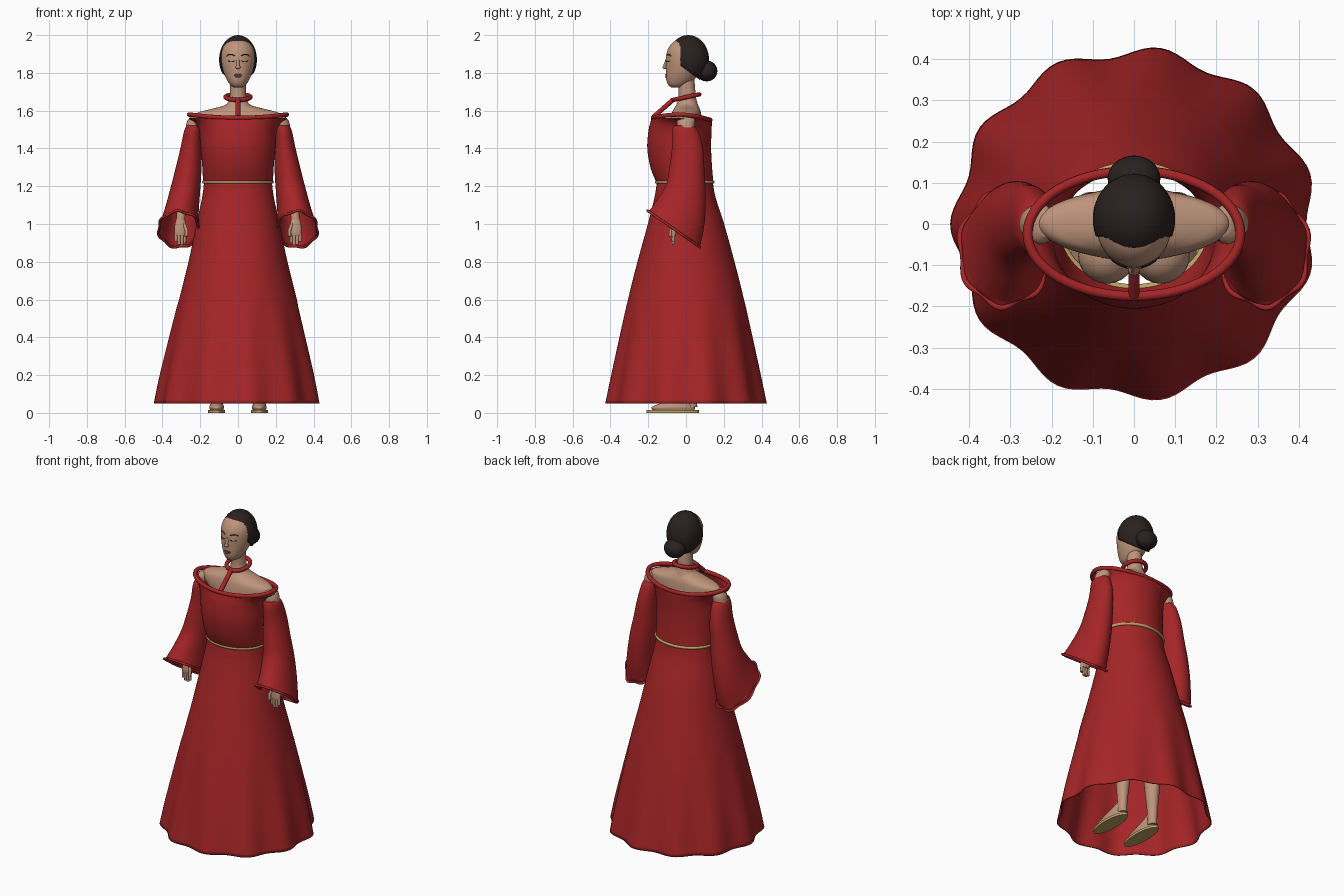
import bpy, bmesh, math
from mathutils import Vector, Matrix

cube = bpy.data.objects.get("Cube")
if cube:
    bpy.data.objects.remove(cube, do_unlink=True)


def material(name, rgb):
    m = bpy.data.materials.new(name)
    m.use_nodes = True
    m.diffuse_color = (*rgb, 1)
    bsdf = m.node_tree.nodes["Principled BSDF"]
    bsdf.inputs["Base Color"].default_value = (*rgb, 1)
    bsdf.inputs["Roughness"].default_value = 0.7
    return m


RED = material("red cloth", (0.38, 0.018, 0.02))
SKIN = material("skin", (0.52, 0.3, 0.2))
HAIR = material("dark hair", (0.022, 0.015, 0.014))
GOLD = material("gold", (0.52, 0.36, 0.13))
LIP = material("lips", (0.28, 0.09, 0.07))


def finish(obj, mat, angle=50):
    obj.data.materials.clear()
    obj.data.materials.append(mat)
    bpy.ops.object.select_all(action='DESELECT')
    obj.select_set(True)
    bpy.context.view_layer.objects.active = obj
    bpy.ops.object.shade_smooth_by_angle(angle=math.radians(angle))
    return obj


def from_bmesh(name, bm, mat):
    bmesh.ops.recalc_face_normals(bm, faces=bm.faces)
    mesh = bpy.data.meshes.new(name)
    bm.to_mesh(mesh)
    bm.free()
    obj = bpy.data.objects.new(name, mesh)
    bpy.context.collection.objects.link(obj)
    return finish(obj, mat)


def smooth_rows(rows, steps=5):
    """Catmull-Rom interpolation between rows of numbers."""
    out = []
    for i in range(len(rows) - 1):
        p = [rows[max(i - 1, 0)], rows[i], rows[i + 1], rows[min(i + 2, len(rows) - 1)]]
        for k in range(steps):
            t = k / steps
            out.append([b + 0.5 * t * (c - a + t * (2*a - 5*b + 4*c - d + t * (3*(b - c) + d - a)))
                        for a, b, c, d in zip(*p)])
    return out + [list(rows[-1])]


def ring(row, seg=48, waves=0, phase=0):
    """Row is x, y, z, x radius, y radius, tilt in degrees, wave depth."""
    x, y, z, rx, ry, tilt, amp = (list(row) + [0, 0])[:7]
    t = math.radians(tilt)
    pts = []
    for i in range(seg):
        a = math.tau * i / seg
        f = 1 + amp * math.cos(waves * (a - math.radians(phase)))
        v = ry * f * math.sin(a)
        pts.append(Vector((x + rx * f * math.cos(a), y + v * math.cos(t), z + v * math.sin(t))))
    return pts


def loft(name, rows, mat, seg=48, cap=False, thick=0, steps=5, waves=0, phase=0):
    bm = bmesh.new()
    loops = [[bm.verts.new(p) for p in ring(r, seg, waves, phase)] for r in smooth_rows(rows, steps)]
    for lo, hi in zip(loops, loops[1:]):
        for i in range(seg):
            j = (i + 1) % seg
            bm.faces.new((lo[i], lo[j], hi[j], hi[i]))
    if cap:
        bm.faces.new(loops[0])
        bm.faces.new(loops[-1])
    obj = from_bmesh(name, bm, mat)
    if thick:
        mod = obj.modifiers.new("thickness", 'SOLIDIFY')
        mod.thickness = thick
    return obj


def tube(name, pts, r, mat, closed=False):
    cu = bpy.data.curves.new(name, 'CURVE')
    cu.dimensions = '3D'
    cu.bevel_depth, cu.bevel_resolution, cu.use_fill_caps = r, 3, True
    sp = cu.splines.new('POLY')
    sp.points.add(len(pts) - 1)
    for p, co in zip(sp.points, pts):
        p.co = (*co, 1)
    sp.use_cyclic_u = closed
    obj = bpy.data.objects.new(name, cu)
    bpy.context.collection.objects.link(obj)
    bpy.ops.object.select_all(action='DESELECT')
    obj.select_set(True)
    bpy.context.view_layer.objects.active = obj
    bpy.ops.object.convert(target='MESH')
    return finish(bpy.context.object, mat)


def ball_mesh(centre, size, seg=32):
    bm = bmesh.new()
    bmesh.ops.create_uvsphere(bm, u_segments=seg, v_segments=seg // 2, radius=1,
                              matrix=Matrix.Translation(centre) @ Matrix.Diagonal((*size, 1)))
    return bm


def ball(name, centre, size, mat, seg=24):
    return from_bmesh(name, ball_mesh(centre, size, seg), mat)


# Gown: flared skirt with folds, fitted bodice, rolled neckline and belt
loft("skirt", [(0, 0, .05, .432, .418, 0, .032), (0, 0, .2, .405, .39, 0, .024),
               (0, 0, .4, .36, .35, 0, .014), (0, 0, .6, .312, .307, 0, .007),
               (0, 0, .8, .262, .257, 0, .002), (0, 0, 1, .22, .202),
               (0, -.005, 1.14, .19, .162), (0, -.006, 1.22, .18, .148)],
     RED, seg=132, thick=.005, waves=11, phase=82)
loft("bodice", [(0, -.006, 1.22, .18, .146), (0, -.025, 1.3, .184, .158), (0, -.036, 1.4, .192, .164),
                (0, -.032, 1.49, .2, .162), (0, -.026, 1.535, .222, .158), (0, -.023, 1.562, .258, .153)],
     RED, seg=64, thick=.005)


def neckline(p):
    p.z += .017 * (p.x / .26) ** 2 - .05 * min(p.y + .023, 0) ** 2 - .08 * max(p.y + .023, 0)
    return p


tube("neckline_rim", [neckline(p) for p in ring((0, -.023, 1.563, .258, .152), 64)], .012, RED, True)
tube("belt", ring((0, -.006, 1.222, .181, .149), 64), .009, GOLD, True)
tube("collar", ring((0, .003, 1.672, .066, .068, 12), 40), .012, RED, True)
tube("halter_strap", [(0, -.066, 1.66), (0, -.172, 1.567)], .013, RED)

# Body inside the gown, shoulders and neck
loft("torso", [(0, 0, .92, .11, .075), (0, 0, 1.02, .125, .085), (0, 0, 1.22, .1, .075),
               (0, 0, 1.38, .13, .085), (0, 0, 1.48, .175, .09), (0, 0, 1.545, .228, .085),
               (0, .002, 1.585, .222, .078), (0, .004, 1.607, .15, .07), (0, .006, 1.63, .068, .058),
               (0, .007, 1.665, .046, .047), (0, .005, 1.71, .042, .044), (0, 0, 1.77, .042, .044)],
     SKIN, cap=True)

for s, side in ((1, "left"), (-1, "right")):
    ball(side + "_bust", (s * .066, -.075, 1.44), (.07, .07, .075), SKIN)
    loft(side + "_arm", [(s * .215, 0, 1.575, .02, .03), (s * .226, 0, 1.55, .04, .048),
                         (s * .24, 0, 1.49, .04, .045), (s * .27, .005, 1.28, .035, .036),
                         (s * .3, -.045, 1.06, .024, .024), (s * .304, -.055, 1.02, .024, .02)],
         SKIN, seg=20, cap=True)
    # Wide sleeve, open at a slant that rises to the front
    sleeve = [(s * .236, -.012, 1.522, .034, .05, 0), (s * .24, -.004, 1.49, .046, .07, 0),
              (s * .249, .008, 1.4, .056, .083, 0), (s * .264, .004, 1.28, .07, .094, -4),
              (s * .28, -.002, 1.18, .08, .108, -12), (s * .3, -.03, 1.06, .092, .142, -26, .01),
              (s * .313, -.062, .972, .108, .165, -35, .05)]
    loft(side + "_sleeve", sleeve, RED, seg=72, thick=.005, waves=7, phase=90 - s * 20)
    tube(side + "_sleeve_hem", ring(sleeve[-1], 72, 7, 90 - s * 20), .007, RED, True)
    # Hand
    loft(side + "_hand", [(s * .304, -.053, 1.04, .02, .017), (s * .305, -.06, 1, .029, .017),
                          (s * .305, -.064, .96, .032, .016), (s * .305, -.066, .94, .029, .012)],
         SKIN, seg=20, cap=True)
    for k, tip in enumerate((.9, .89, .893, .908)):
        x = s * (.282 + .0155 * k)
        tube(side + "_finger", [(x, -.064, .955), (x, -.068, .92), (x, -.066, tip)], .0085, SKIN)
    tube(side + "_thumb", [(s * .285, -.065, 1), (s * .272, -.08, .965), (s * .274, -.084, .935)], .009, SKIN)
    # Leg, foot and sandal
    loft(side + "_leg", [(s * .11, .03, .03, .026, .03), (s * .11, .03, .1, .027, .03),
                         (s * .105, .03, .32, .044, .048), (s * .095, .015, .53, .042, .044),
                         (s * .075, 0, .8, .06, .065), (s * .068, 0, .98, .062, .07)],
         SKIN, seg=24, cap=True)
    loft(side + "_foot", [(s * .113, -.065, .014, .034, .11), (s * .113, -.068, .03, .039, .115),
                          (s * .113, -.05, .05, .033, .09), (s * .112, -.015, .075, .026, .055),
                          (s * .11, .018, .1, .022, .03)], SKIN, seg=24, cap=True)
    loft(side + "_sandal_sole", [(s * .113, -.07, 0, .045, .139), (s * .113, -.07, .015, .045, .139)],
         GOLD, seg=32, cap=True, steps=1)

# Head and face
head = [(0, -.05, 1.722, .018, .025), (0, -.045, 1.735, .04, .048), (0, -.03, 1.765, .06, .075),
        (0, -.016, 1.81, .079, .09), (0, -.006, 1.87, .09, .1), (0, .002, 1.92, .088, .1),
        (0, .008, 1.96, .068, .08), (0, .01, 1.985, .035, .04)]
loft("head", head, SKIN, cap=True)


def on_face(x, z):
    row = min(smooth_rows(head, 20), key=lambda r: abs(r[2] - z))
    return (x, row[1] - row[4] * math.sqrt(max(0, 1 - (x / row[3]) ** 2)) - .001, z)


def face_line(name, x0, x1, z, bow, r, mat):
    steps = [i / 8 for i in range(9)]
    tube(name, [on_face(x0 + (x1 - x0) * t, z + bow * 4 * t * (1 - t)) for t in steps], r, mat)


for s, side in ((1, "left"), (-1, "right")):
    face_line(side + "_eyebrow", s * .018, s * .06, 1.89, .008, .0025, HAIR)
    face_line(side + "_closed_eye", s * .018, s * .053, 1.863, -.004, .002, HAIR)
tube("nose", [(0, -.1, 1.872), (0, -.109, 1.848), (0, -.115, 1.832)], .008, SKIN)
ball("nose_tip", (0, -.112, 1.83), (.013, .013, .01), SKIN, 16)
face_line("upper_lip", -.02, .02, 1.788, .002, .004, LIP)
face_line("lower_lip", -.015, .015, 1.781, -.002, .004, LIP)

# Hair: a cap cut straight around the face and slanted at the nape
bm = ball_mesh((0, .012, 1.87), (.1, .11, .13), 48)
brow, temple, nape = Vector((0, 0, 1.94)), Vector((0, -.03, 0)), Vector((0, 0, 1.818))
slant = Vector((0, .6, .8))
for co, no in ((brow, (0, 0, 1)), (temple, (0, 1, 0)), (nape, slant)):
    bmesh.ops.bisect_plane(bm, geom=bm.verts[:] + bm.edges[:] + bm.faces[:], plane_co=co, plane_no=no)
gone = []
for f in bm.faces:
    c = f.calc_center_median()
    if (c.y < temple.y and c.z < brow.z) or (c - nape).dot(slant) < 0:
        gone.append(f)
bmesh.ops.delete(bm, geom=gone, context='FACES')
hair = from_bmesh("hair_cap", bm, HAIR)
hair.modifiers.new("thickness", 'SOLIDIFY').thickness = .014
ball("hair_bun", (0, .11, 1.81), (.064, .056, .055), HAIR, 32)
